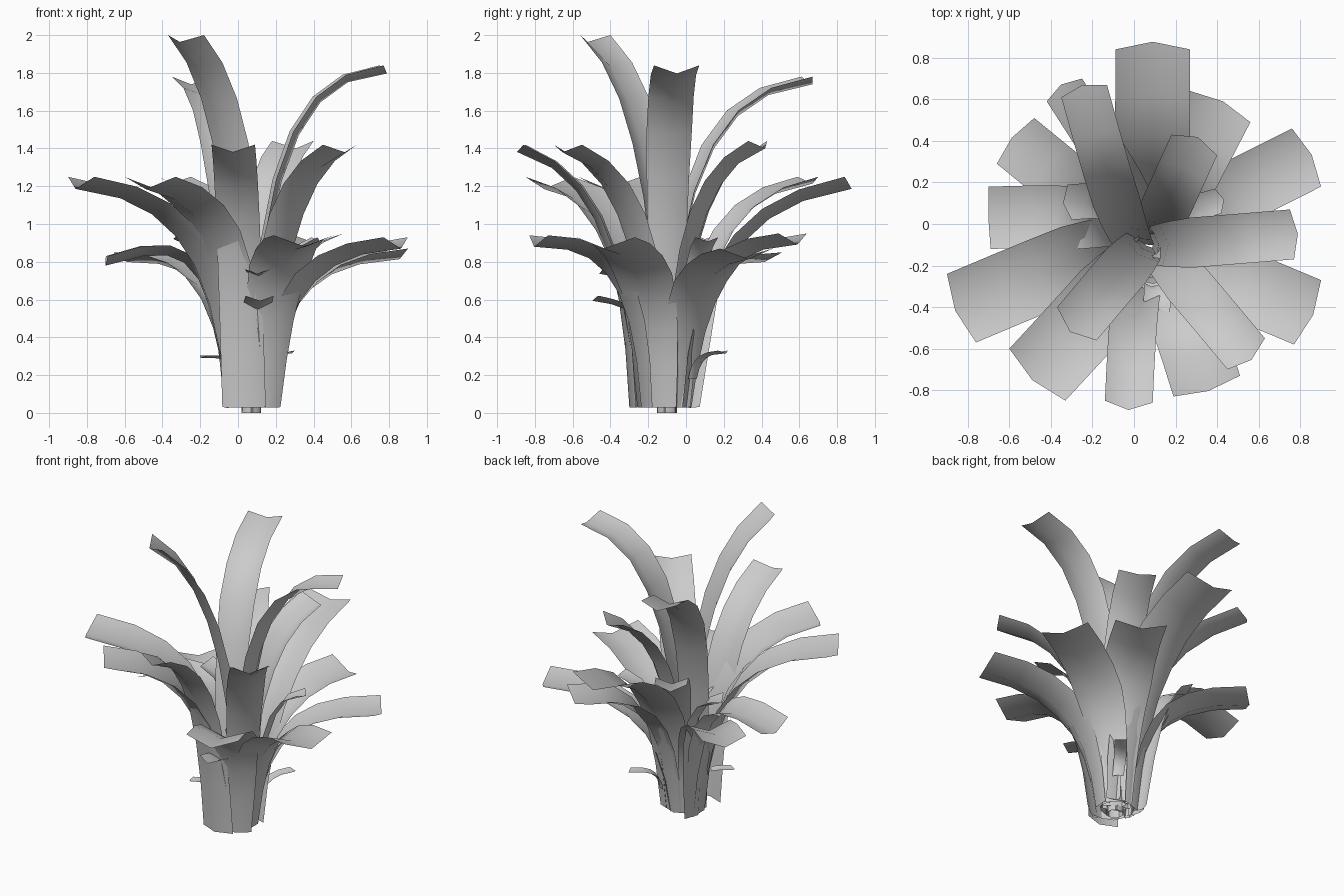
import bpy, bmesh, math
from mathutils import Vector

if "Cube" in bpy.data.objects:
    bpy.data.objects.remove(bpy.data.objects["Cube"])

C = Vector((0.07, -0.10, 0))   # centre of the stem
UP = Vector((0, 0, 1))


def strap_leaf(name, a, b, z, root, bend, taper=0.7, z0=0.03, segs=7):
    """Folded strap leaf from the stem up to a tip edge between corners a and b."""
    a, b = Vector((*a, 0)), Vector((*b, 0))
    tip, w = (a + b) / 2, (b - a).length
    side = (b - a).normalized()
    out = side.cross(UP)
    if out.dot(tip - C) < 0:
        out.negate()
    reach = (tip - C).dot(out)
    start = tip - out * (reach - root)
    pull = (C + out * root - start) * .5      # lower part leans toward the stem axis
    span, rise = reach - root, z - z0
    # arching mid-line as a Bezier in the (outward, up) plane
    P = [Vector((0, z0)), Vector((span * .06, z0 + rise * (.5 + .2 * bend))),
         Vector((span * .27, z0 + rise * (.84 + .16 * bend))), Vector((span, z))]
    bm = bmesh.new()
    rows = []
    for i in range(segs + 1):
        t = i / segs
        u = 1 - t
        p = P[0]*u**3 + P[1]*3*u*u*t + P[2]*3*u*t*t + P[3]*t**3
        d = ((P[1]-P[0])*u*u + (P[2]-P[1])*2*u*t + (P[3]-P[2])*t*t).normalized()
        mid = start + pull * u * u + out * p.x + UP * p.y
        down = out * d.y - UP * d.x
        half = w / 2 * (taper + (1 - taper) * min(1, t * 1.8))
        keel = mid + down * (half * .36)
        if i == segs:
            keel += out * .025
        rows.append([bm.verts.new(v) for v in (mid - side*half, keel, mid + side*half)])
    for r, s in zip(rows, rows[1:]):
        for k in range(2):
            bm.faces.new((r[k], r[k+1], s[k+1], s[k]))
    bmesh.ops.recalc_face_normals(bm, faces=bm.faces)
    for f in bm.faces:
        f.smooth = True
    me = bpy.data.meshes.new(name)
    bm.to_mesh(me)
    bm.free()
    bpy.context.collection.objects.link(bpy.data.objects.new(name, me))


# tall inner leaves: tip corners, tip height, root radius, bend (, base taper)
tall = [((-.37, -.40), (-.18, -.56), 2.00, -.02, .1),
        ((.75, .07), (.77, -.17), 1.84, -.01, .85),
        ((-.35, .61), (-.13, .67), 1.78, -.01, .75),
        ((.18, .43), (.40, .33), 1.44, .03, .3),
        ((.45, -.70), (.63, -.55), 1.42, .06, .3),
        ((-.14, -.85), (.09, -.86), 1.42, .16, .25, 1)]
# spreading middle leaves
middle = [((-.09, .84), (.27, .84), 1.25, .08, .4),
          ((-.42, .59), (-.25, .70), 1.25, .07, .55),
          ((-.90, -.24), (-.76, -.57), 1.25, .08, .6),
          ((-.60, -.60), (-.33, -.85), 1.25, .08, .55)]
# low drooping leaves
low = [((.27, .64), (.56, .49), .95, .08, .8, .55),
       ((.76, .46), (.90, .18), .87, .08, .75, .55),
       ((.90, -.27), (.77, -.58), .93, .09, .7, .55),
       ((.19, -.83), (.51, -.73), .94, .12, 1.0, .55),
       ((-.66, .29), (-.48, .51), .85, .09, 1.1, .55),
       ((-.70, .18), (-.69, -.12), .83, .11, 2.4, .55)]
for group, leaves in (("tall", tall), ("middle", middle), ("low", low)):
    for i, leaf in enumerate(leaves):
        strap_leaf(f"{group}_leaf_{i + 1}", *leaf)

# short leaves tucked between the big ones
short = [((-.32, .19), (-.30, .02), .95, .09, .7, .7, .03),
         ((.39, .17), (.42, .05), .93, .09, .7, .7, .03),
         ((.04, -.42), (.17, -.44), .76, .18, -.5, .7, .66),
         ((.04, -.47), (.19, -.46), .62, .17, -1, .7, .53),
         ((.24, .22), (.30, .17), .33, .16, .7, .9, .18),
         ((-.20, -.20), (-.16, -.26), .305, .15, 1.0, .9, .28)]
for i, leaf in enumerate(short):
    strap_leaf(f"short_leaf_{i + 1}", *leaf, segs=5)

# young rolled shoots forming the core
for i in range(5):
    ang = i * math.tau / 5 + .4
    d = Vector((math.cos(ang), math.sin(ang), 0))
    s = Vector((-d.y, d.x, 0)) * .035
    p = C + d * .05
    strap_leaf(f"core_shoot_{i + 1}", (p - s)[:2], (p + s)[:2], .5 + .06 * i, .04, 0, 1, 0.0, 4)
